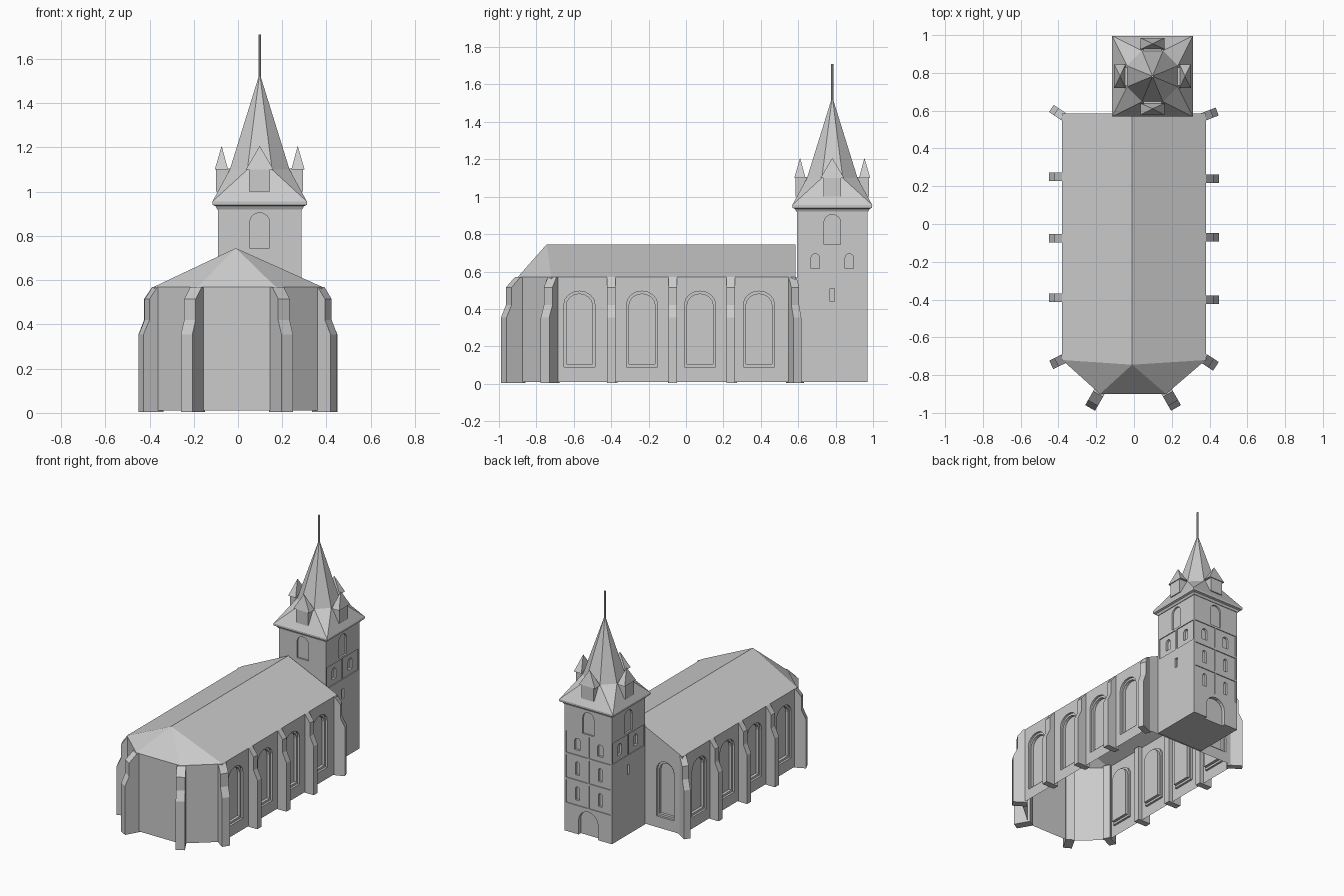
import bpy, bmesh
from math import radians, sin, cos, pi, atan2
from mathutils import Matrix

if "Cube" in bpy.data.objects:
    bpy.data.objects.remove(bpy.data.objects["Cube"])


def finish(name, bm):
    bmesh.ops.recalc_face_normals(bm, faces=bm.faces)
    me = bpy.data.meshes.new(name)
    bm.to_mesh(me)
    bm.free()
    ob = bpy.data.objects.new(name, me)
    bpy.context.collection.objects.link(ob)
    return ob


def loft(bm, rings, cap=True):
    """Join rings with equal point counts into a solid."""
    vs = [[bm.verts.new(p) for p in r] for r in rings]
    n = len(vs[0])
    for a, b in zip(vs, vs[1:]):
        for i in range(n):
            j = (i + 1) % n
            bm.faces.new((a[i], a[j], b[j], b[i]))
    if cap:
        bm.faces.new(vs[0])
        bm.faces.new(vs[-1])
    return vs


def frame(x, y, deg):
    """Wall frame: local x runs along the wall, local -y points outward."""
    return Matrix.Translation((x, y, 0)) @ Matrix.Rotation(radians(deg), 4, 'Z')


def prism(bm, m, profile, out, depth):
    loft(bm, [[m @ Matrix.Translation((u, d, z)).translation for u, z in profile]
              for d in (-out, depth)])


def rect(u, w, z0, z1):
    return [(u - w / 2, z0), (u + w / 2, z0), (u + w / 2, z1), (u - w / 2, z1)]


def arch(u, w, z0, z1, rise, n=8):
    return [(u - w / 2, z0), (u + w / 2, z0)] + [
        (u + w / 2 * cos(pi * i / n), z1 - rise + rise * sin(pi * i / n))
        for i in range(n + 1)]


def carve(ob, cuts):
    """Cut a list of (frame, profile, depth) recesses into a solid."""
    bm = bmesh.new()
    for m, prof, depth in cuts:
        prism(bm, m, prof, 0.02, depth)
    cutter = finish("cutter", bm)
    cutter.hide_render = True
    mod = ob.modifiers.new("recess", 'BOOLEAN')
    mod.operation, mod.solver, mod.object = 'DIFFERENCE', 'EXACT', cutter
    bpy.context.view_layer.objects.active = ob
    bpy.ops.object.modifier_apply(modifier=mod.name)
    bpy.data.objects.remove(cutter)


# nave with polygonal apse and hipped roof
plan = [(-.38, .585), (-.38, -.72), (-.18, -.90), (.17, -.90), (.38, -.72), (.38, .585)]
bm = bmesh.new()
lo, hi = loft(bm, [[(x, y, z) for x, y in plan] for z in (0.01, 0.57)], cap=False)
bm.faces.new(lo)
apex = bm.verts.new((-.01, -.745, .745))
end = bm.verts.new((-.01, .585, .745))
for f in ((hi[0], hi[1], apex, end), (hi[1], hi[2], apex), (hi[2], hi[3], apex),
          (hi[3], hi[4], apex), (hi[4], hi[5], end, apex), (hi[5], hi[0], end)):
    bm.faces.new(f)
nave = finish("nave", bm)

# nave windows: stepped reveals
spots = [(frame(s * .38, y, s * 90), .165) for s in (1, -1)
         for y in (-.57, -.235, .075, .39)]
spots.append((frame(-.245, .585, 180), .14))
carve(nave, [(m, arch(0, w, .09, .495, .07), .015) for m, w in spots])
carve(nave, [(m, arch(0, w - .025, .105, .48, .063), .035) for m, w in spots])
bm = bmesh.new()
bm.from_mesh(nave.data)
bmesh.ops.delete(bm, geom=[f for f in bm.faces if f.calc_center_median().z < .011],
                 context='FACES')
bm.to_mesh(nave.data)
bm.free()

# buttresses: stepped profile, (x, y, direction x, direction y, length, width)
buttresses = [(.38, y, 1, 0, .07, .045) for y in (.24, -.07, -.40)]
buttresses += [(-.38, y, -1, 0, .07, .045) for y in (.25, -.075, -.39)]
buttresses += [(-.19, -.90, -.5, -.87, .085, .06), (.18, -.90, .5, -.87, .085, .06),
               (-.375, -.715, -.87, -.42, .07, .05), (.375, -.715, .83, -.55, .07, .055),
               (.375, .57, .93, .36, .07, .045), (-.375, .57, -.83, .55, .075, .045)]
bm = bmesh.new()
for x, y, dx, dy, d, w in buttresses:
    prof = [(-.03, .005), (d, .005), (d, .355), (d - .03, .42), (d - .03, .515),
            (0, .57), (-.03, .57)]
    m = Matrix.Translation((x, y, 0)) @ Matrix.Rotation(atan2(dy, dx), 4, 'Z')
    prism(bm, m, prof, w / 2, w / 2)
finish("buttresses", bm)

# tower shaft
CX, CY, H = .098, .782, .188


def square(r, z):
    return [(CX + a * r, CY + b * r, z) for a, b in ((-1, -1), (1, -1), (1, 1), (-1, 1))]


bm = bmesh.new()
loft(bm, [square(H, .01), square(H, .935)])
tower = finish("tower", bm)

# tower recesses: bell openings, panels, slits, door, small windows
front, right, back, left = [
    frame(CX + H * sin(radians(a)), CY - H * cos(radians(a)), a) for a in (0, 90, 180, 270)]
first = [(m, arch(0, .09, .745, .905, .045), .012) for m in (front, right, back, left)]
second = []
for m in (right, back, left):
    rows = ((.575, .73), (.395, .56), (.215, .38)) if m is back else ((.58, .73),)
    for k, (z0, z1) in enumerate(rows):
        for u in (-.091, .091):
            first.append((m, rect(u, .172, z0, z1), .006))
            w = .045 if k == 0 else .03
            second.append((m, arch(u, w, z0 + .035, z1 - .035, w / 2, 6), .022))
    if m is not back:
        first.append((m, rect(0, .025, .44, .51), .015))
first.append((back, arch(0, .155, -.02, .19, .075), .025))
carve(tower, first)
carve(tower, second)

# spire: flared square eaves turning into an octagon
bm = bmesh.new()
rings = loft(bm, [square(.192, .92), square(.2, .935), square(.213, .94),
                  square(.214, .955)], cap=False)
bm.faces.new(rings[0])
sq = rings[-1]
R, Z = .135 / cos(pi / 8), 1.10
octo = [bm.verts.new((CX + R * cos(radians(-112.5 + 45 * i)),
                      CY + R * sin(radians(-112.5 + 45 * i)), Z)) for i in range(8)]
tip = bm.verts.new((CX, CY, 1.535))
for i in range(4):
    a, b, c = octo[2 * i], octo[2 * i + 1], octo[(2 * i + 2) % 8]
    bm.faces.new((sq[i], sq[(i + 1) % 4], b, a))
    bm.faces.new((sq[(i + 1) % 4], c, b))
for i in range(8):
    bm.faces.new((octo[i], octo[(i + 1) % 8], tip))
finish("spire", bm)

# four dormers with small pyramid roofs
bm = bmesh.new()
for k in range(4):
    m = frame(CX, CY, 90 * k)
    prism(bm, m, rect(0, .095, 1.0, 1.105), .197, -.10)
    base = [bm.verts.new((m @ Matrix.Translation((u, -d, 1.10))).translation)
            for u, d in ((-.063, .203), (.063, .203), (.063, .143), (-.063, .143))]
    top = bm.verts.new((m @ Matrix.Translation((0, -.172, 1.207))).translation)
    bm.faces.new(base)
    for i in range(4):
        bm.faces.new((base[i], base[(i + 1) % 4], top))
finish("dormers", bm)

# finial rod
bpy.ops.mesh.primitive_cylinder_add(vertices=8, radius=.006, depth=.2,
                                    location=(CX, CY, 1.61))
bpy.context.object.name = "finial"
